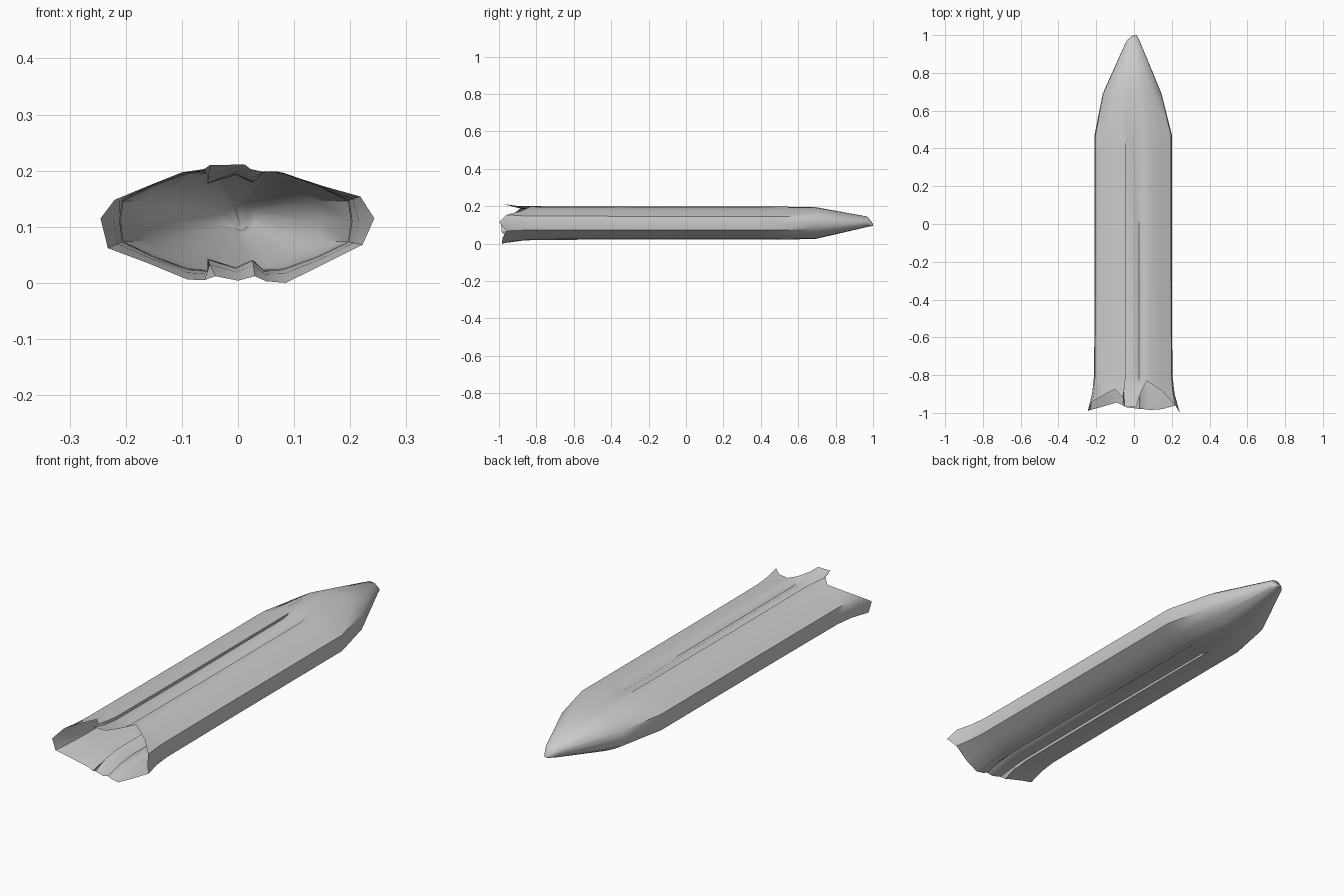
import bpy
import bmesh
import math
from mathutils import Vector

default_cube = bpy.data.objects.get("Cube")
if default_cube:
    bpy.data.objects.remove(default_cube, do_unlink=True)

# Plain grey for the whole shell
grey = bpy.data.materials.new("grey")
grey.use_nodes = True
colour = (0.6, 0.6, 0.6, 1.0)
grey.diffuse_color = colour
grey.node_tree.nodes["Principled BSDF"].inputs["Base Color"].default_value = colour

# Cross-section: rounded flanks, and a folded groove in the middle (x, height, groove depth)
flank = [(0.205, 0, 0), (0.2, 0.037, 0), (0.145, 0.064, 0), (0.085, 0.086, 0)]
fold = [(0.05, 0.089, 0), (0.03, 0.09, 0.02), (0, 0.09, 0.006),
        (-0.05, 0.09, 0.022), (-0.04, 0.09, 0)]
upper = flank + fold + [(-x, z, d) for x, z, d in reversed(flank)]
lower = [(x, -z, -d) for x, z, d in reversed(upper[1:-1])]
section = upper + lower

# Stations along the body: y, centre x, centre z, width scale, height scale, groove strength
stations = [
    (-0.8, -0.004, 0.11, 1.01, 1, 1),
    (-0.3, -0.004, 0.11, 1, 0.98, 1),
    (0.4, -0.004, 0.11, 1, 0.98, 0.9),
    (0.47, -0.004, 0.11, 1, 0.98, 0),
    (0.69, -0.01, 0.11, 0.76, 0.95, 0),
    (0.97, -0.005, 0.117, 0.17, 0.31, 0),
    (1, 0.005, 0.1, 0.05, 0.06, 0),
]

# Torn, flared rim at the open end, in the same order as the section
rim = [
    (0.243, -1, 0.115), (0.218, -0.96, 0.154), (0.15, -0.885, 0.173),
    (0.068, -0.83, 0.199), (0.045, -0.87, 0.198), (0.022, -0.93, 0.203),
    (0.012, -0.97, 0.211), (-0.05, -0.97, 0.21), (-0.06, -0.92, 0.203),
    (-0.1, -0.875, 0.197), (-0.16, -0.905, 0.173), (-0.22, -0.94, 0.148),
    (-0.245, -0.99, 0.115),
    (-0.232, -0.985, 0.062), (-0.16, -0.965, 0.035), (-0.09, -0.945, 0.006),
    (-0.06, -0.96, 0.005), (-0.04, -0.97, 0.012), (0, -0.975, 0.004),
    (0.03, -0.98, 0.012), (0.05, -0.98, 0.003), (0.085, -0.985, 0),
    (0.15, -0.98, 0.032), (0.222, -0.96, 0.068),
]


def ring_points(y, cx, cz, width, height, groove):
    return [Vector((cx + x * width, y, cz + (z - d * groove) * height))
            for x, z, d in section]


body_rings = [ring_points(*station) for station in stations]
rim_ring = [Vector(point) for point in rim]

# The flare opens slowly at first, then faster towards the rim
flare_ring = []
for start, end in zip(body_rings[0], rim_ring):
    point = start.lerp(end, 0.3)
    point.y = (start.y + end.y) / 2
    flare_ring.append(point)

# Skin the rings into one open shell, closed at the nose
bm = bmesh.new()
rings = [[bm.verts.new(p) for p in ring]
         for ring in [rim_ring, flare_ring] + body_rings]
for near, far in zip(rings, rings[1:]):
    count = len(near)
    for i in range(count):
        j = (i + 1) % count
        bm.faces.new((near[i], near[j], far[j], far[i]))
bm.faces.new(rings[-1])
bmesh.ops.recalc_face_normals(bm, faces=bm.faces)

mesh = bpy.data.meshes.new("pointed_shell")
bm.to_mesh(mesh)
bm.free()
mesh.materials.append(grey)
shell = bpy.data.objects.new("pointed_shell", mesh)
bpy.context.collection.objects.link(shell)

bpy.ops.object.select_all(action="DESELECT")
shell.select_set(True)
bpy.context.view_layer.objects.active = shell
bpy.ops.object.shade_smooth_by_angle(angle=math.radians(50))
